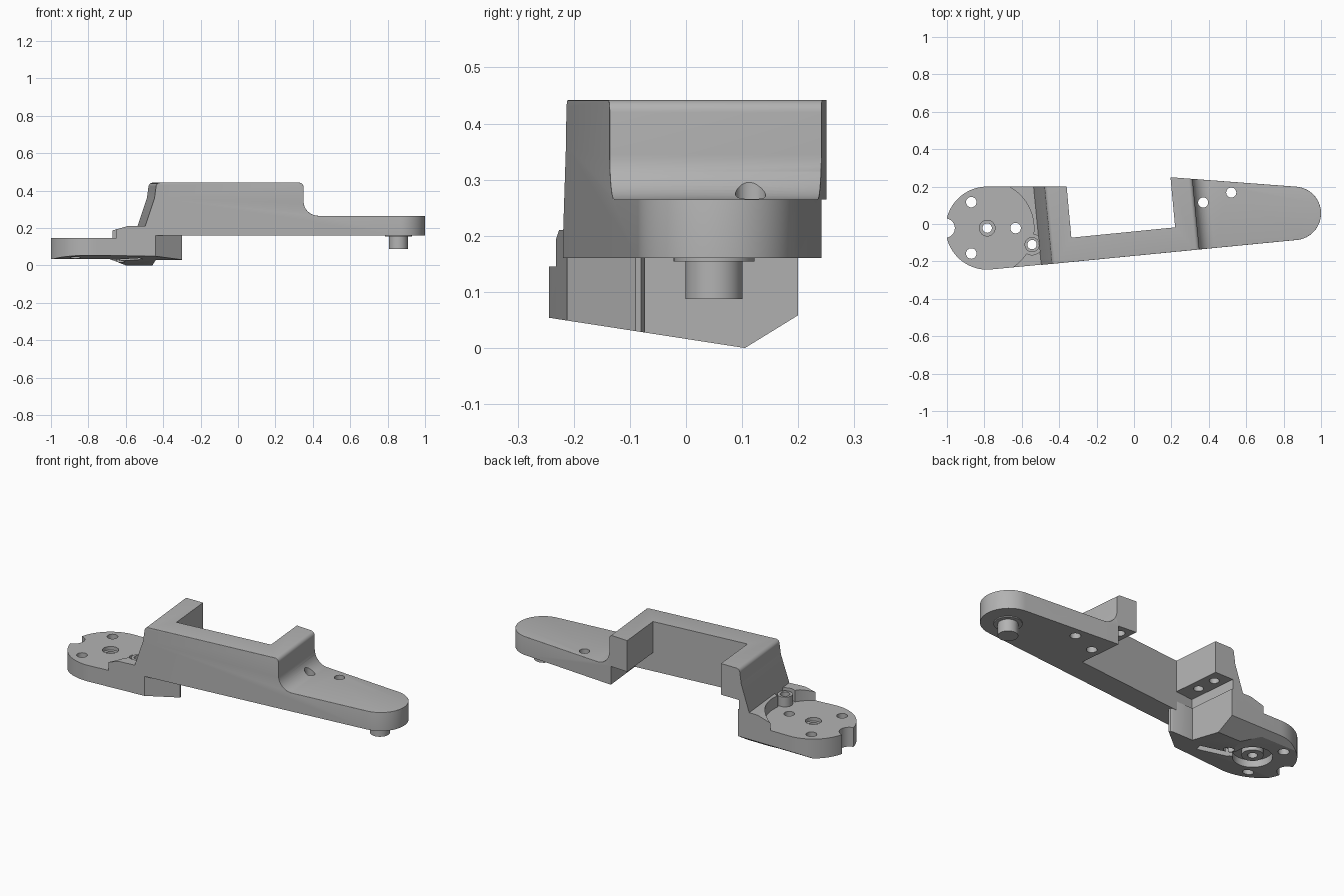
import bpy, bmesh
from math import sin, cos, pi, radians, atan2, hypot
from mathutils import Matrix, Vector

if "Cube" in bpy.data.objects:
    bpy.data.objects.remove(bpy.data.objects["Cube"], do_unlink=True)

grey = bpy.data.materials.new("plain_grey")
grey.use_nodes = True
COLOUR = (0.45, 0.45, 0.45, 1)
grey.diffuse_color = COLOUR
grey.node_tree.nodes["Principled BSDF"].inputs["Base Color"].default_value = COLOUR

TILT = radians(5.6)                      # the arm runs at a slight angle to x
ARM = Matrix.Rotation(TILT, 4, 'Z')
DISC = (-0.785, -0.022)                  # centre of the round mounting plate
BOSS = (-0.545, -0.11)
TIP = (0.857, 0.057)


def arc(centre, r, a0, a1, n):
    return [(centre[0] + r * cos(radians(a0 + (a1 - a0) * i / n)),
             centre[1] + r * sin(radians(a0 + (a1 - a0) * i / n))) for i in range(n + 1)]


def prism(name, outline, lo, hi, axis='Z', matrix=Matrix()):
    """Extrude a 2D outline along z, along y (x,z outline) or along x (y,z outline)."""
    place = {'Z': lambda a, b, t: (a, b, t),
             'Y': lambda a, b, t: (a, t, b),
             'X': lambda a, b, t: (t, a, b)}[axis]
    bm = bmesh.new()
    face = bm.faces.new([bm.verts.new(place(a, b, lo)) for a, b in outline])
    new = bmesh.ops.extrude_face_region(bm, geom=[face])["geom"]
    shift = Vector(place(0, 0, hi - lo))
    bmesh.ops.translate(bm, vec=shift, verts=[g for g in new if isinstance(g, bmesh.types.BMVert)])
    bmesh.ops.recalc_face_normals(bm, faces=bm.faces)
    bm.transform(matrix)
    mesh = bpy.data.meshes.new(name)
    bm.to_mesh(mesh)
    bm.free()
    mesh.materials.append(grey)
    obj = bpy.data.objects.new(name, mesh)
    bpy.context.collection.objects.link(obj)
    return obj


def disc(name, centre, r, lo, hi, n=48):
    return prism(name, arc(centre, r, 0, 360 - 360 / n, n - 1), lo, hi)


def box(name, x0, x1, y0, y1, lo, hi, matrix=Matrix()):
    return prism(name, [(x0, y0), (x1, y0), (x1, y1), (x0, y1)], lo, hi, 'Z', matrix)


def combine(obj, other, operation='DIFFERENCE'):
    other.hide_render = True
    mod = obj.modifiers.new("combine", 'BOOLEAN')
    mod.operation, mod.object, mod.solver = operation, other, 'EXACT'
    bpy.context.view_layer.update()
    mesh = bpy.data.meshes.new_from_object(obj.evaluated_get(bpy.context.evaluated_depsgraph_get()))
    obj.modifiers.clear()
    obj.data = mesh
    bpy.data.objects.remove(other, do_unlink=True)


def drill(obj, spots, r, lo, hi):
    for spot in spots:
        combine(obj, disc("hole_cutter", spot, r, lo, hi, 32))


def finish(obj):
    obj.data.materials.clear()
    obj.data.materials.append(grey)
    bpy.ops.object.select_all(action='DESELECT')
    obj.select_set(True)
    bpy.context.view_layer.objects.active = obj
    bpy.ops.object.shade_smooth_by_angle(angle=radians(30))


# Arm: bracket-shaped plan crossed with a stepped side profile
plan = [(-0.6, -0.229), *arc(TIP, 0.143, -84.4, 85.7, 32), (0.195, 0.25),
        (0.22, -0.018), (-0.335, -0.073), (-0.36, 0.2), (-0.6, 0.2)]
arm = prism("arm", plan, 0.16, 0.6)
profile = [(-0.515, 0.1), (-0.515, 0.21), (-0.465, 0.36), (-0.457, 0.42),
           *arc((-0.435, 0.42), 0.022, 170, 90, 6), *arc((0.313, 0.42), 0.022, 90, 0, 6),
           *arc((0.415, 0.345), 0.08, 180, 270, 12), (1.2, 0.265), (1.2, 0.1)]
combine(arm, prism("side_cutter", profile, -1, 1, 'Y', ARM), 'INTERSECT')

# Rounded rim along the front, around the tip and over the back of the step
bm = bmesh.new()
bm.from_mesh(arm.data)
bmesh.ops.remove_doubles(bm, verts=bm.verts, dist=0.0005)
bmesh.ops.dissolve_limit(bm, angle_limit=radians(0.5), verts=bm.verts, edges=bm.edges)
bm.normal_update()
rim = []
for e in bm.edges:
    if len(e.link_faces) != 2 or e.calc_face_angle() < radians(50):
        continue
    mid = (e.verts[0].co + e.verts[1].co) / 2
    v = -mid.x * sin(TILT) + mid.y * cos(TILT)
    u = mid.x * cos(TILT) + mid.y * sin(TILT)
    front = v < -0.13 and u > -0.45
    if mid.z > 0.262 and (front or u > 0.34):
        rim.append(e)
bmesh.ops.bevel(bm, geom=rim, offset=0.02, segments=4, profile=0.5, affect='EDGES',
                clamp_overlap=True)
bm.to_mesh(arm.data)
bm.free()

# Screw ledges under both posts, with blind screw holes
for u0, u1 in ((-0.45, -0.3), (0.1, 0.325)):
    combine(arm, box("ledge_cutter", u0, u1, -0.04, 0.5, 0.1, 0.265, ARM))
drill(arm, [(-0.41, 0.13), (-0.4, 0.02), (0.25, 0.19), (0.265, 0.07)], 0.025, 0.2, 0.36)
drill(arm, [(0.37, 0.115), (0.52, 0.168)], 0.027, 0.1, 0.31)
finish(arm)

# Base: round plate that runs into the foot below the arm
base_plan = [*arc(DISC, 0.222, 90, 276, 40), (-0.44, -0.212), (-0.3, -0.09), (-0.302, -0.08),
             (-0.315, -0.073), (-0.44, -0.075), (-0.467, 0.2)]
base = prism("base", base_plan, -0.02, 0.21)
combine(base, disc("plate_cutter", DISC, 0.25, 0.145, 0.5, 64))
combine(base, prism("rim_slope_cutter", [(-0.7, 0.178), (-0.59, 0.21), (-0.59, 0.3), (-0.7, 0.3)],
                    -1, 1, 'Y'))

# Sloping underside with a ridge near the back
combine(base, prism("keel_cutter", [(-0.4, -0.1), (-0.4, 0.078), (0.105, 0), (0.3, 0.12), (0.3, -0.1)],
                    -2, 2, 'X'))
combine(base, prism("plate_floor_cutter", [(-1.2, -0.1), (-1.2, 0.035), (-0.69, 0.035),
                                           (-0.6, 0), (-0.6, -0.1)], -1, 1, 'Y'))

# Underside pocket and the slot leading out of it
combine(base, disc("pocket_cutter", DISC, 0.1, -0.1, 0.075))
dx, dy = BOSS[0] - DISC[0], BOSS[1] - DISC[1]
slot = Matrix.Translation((*DISC, 0)) @ Matrix.Rotation(atan2(dy, dx), 4, 'Z')
combine(base, box("slot_cutter", 0, hypot(dx, dy) + 0.03, -0.025, 0.025, -0.1, 0.075, slot))

# Edge scoop, hub, boss and through holes
combine(base, disc("scoop_cutter", (-1.01, DISC[1]), 0.052, -0.1, 0.4))
combine(base, disc("boss_clearance", BOSS, 0.055, 0.145, 0.4))
combine(base, disc("boss", BOSS, 0.04, 0.1, 0.2), 'UNION')
combine(base, disc("hub", DISC, 0.055, 0.045, 0.1), 'UNION')
drill(base, [DISC], 0.042, 0.125, 0.4)
drill(base, [DISC, BOSS], 0.025, -0.1, 0.4)
drill(base, [(-0.87, 0.117), (-0.87, -0.158), (-0.633, -0.022)], 0.028, -0.1, 0.4)
finish(base)

# Pivot pin under the tip
finish(disc("pin_collar", (0.857, 0.05), 0.072, 0.154, 0.165))
finish(disc("pivot_pin", (0.857, 0.05), 0.051, 0.087, 0.165))
